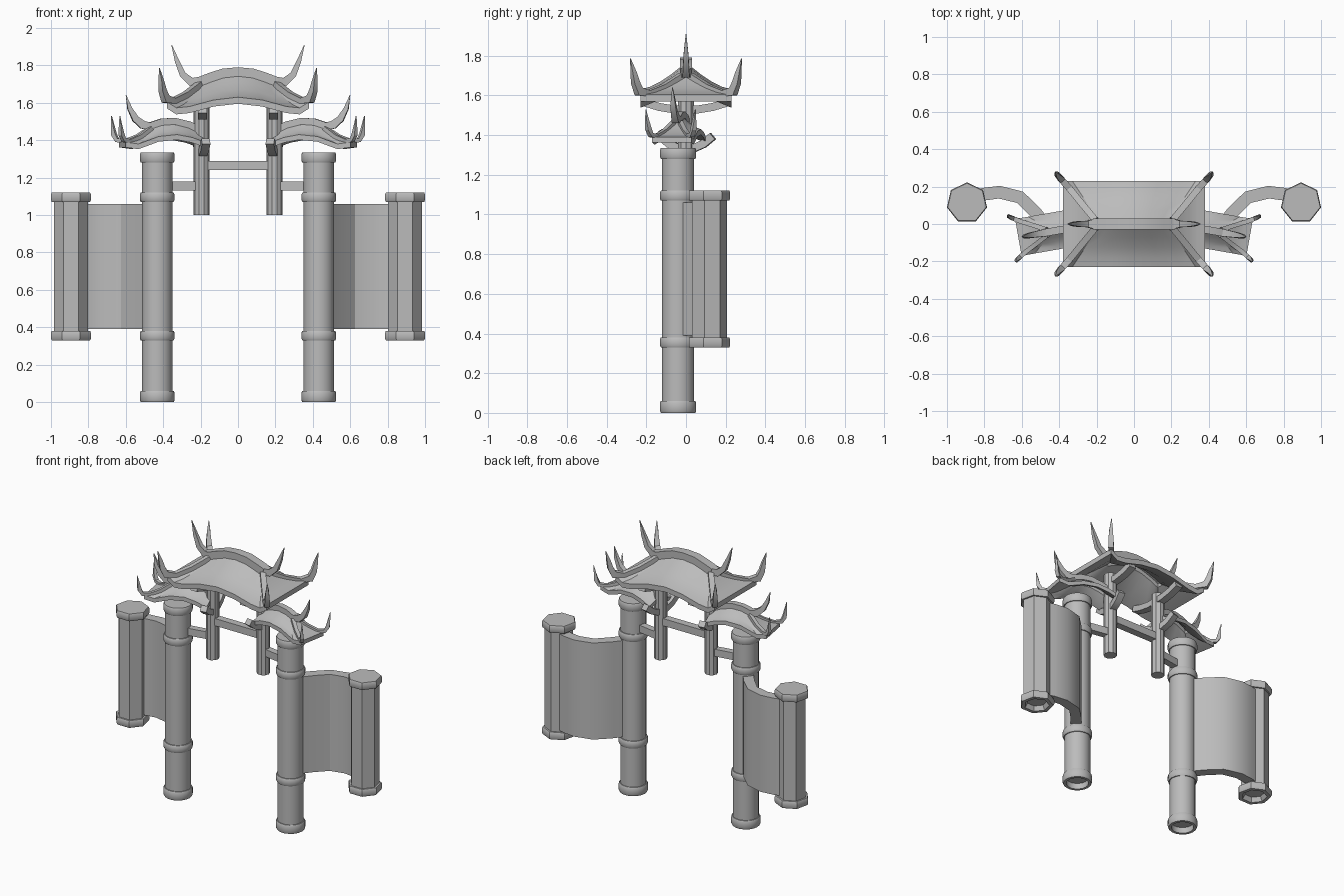
import bpy, bmesh, math
from mathutils import Vector, Matrix

cube = bpy.data.objects.get("Cube")
if cube:
    bpy.data.objects.remove(cube, do_unlink=True)

stone = bpy.data.materials.new("grey_stone")
stone.use_nodes = True
GREY = (0.5, 0.5, 0.5, 1)
stone.diffuse_color = GREY
stone.node_tree.nodes["Principled BSDF"].inputs["Base Color"].default_value = GREY


def finish(name, bm):
    bmesh.ops.recalc_face_normals(bm, faces=bm.faces)
    mesh = bpy.data.meshes.new(name)
    bm.to_mesh(mesh)
    bm.free()
    mesh.materials.append(stone)
    for p in mesh.polygons:
        p.use_smooth = True
    mesh.set_sharp_from_angle(angle=math.radians(30))
    ob = bpy.data.objects.new(name, mesh)
    bpy.context.collection.objects.link(ob)


def lathe(name, profile, sides, centre, turn=0.0):
    """Stack rings of (radius, z) and close both ends."""
    bm = bmesh.new()
    rings = []
    for r, z in profile:
        angles = [turn + math.tau * i / sides for i in range(sides)]
        rings.append([bm.verts.new((centre[0] + r * math.cos(a),
                                    centre[1] + r * math.sin(a), z)) for a in angles])
    for a, b in zip(rings, rings[1:]):
        for i in range(sides):
            j = (i + 1) % sides
            bm.faces.new((a[i], a[j], b[j], b[i]))
    bm.faces.new(rings[0])
    bm.faces.new(rings[-1])
    finish(name, bm)


def sweep(name, path, sizes, place):
    """Sweep a (width, height) rectangle along a path."""
    pts = [place(p) for p in path]
    bm = bmesh.new()
    rings = []
    for i, p in enumerate(pts):
        tangent = (pts[min(i + 1, len(pts) - 1)] - pts[max(i - 1, 0)]).normalized()
        side = Vector((tangent.y, -tangent.x, 0)).normalized()
        up = side.cross(tangent)
        w, h = sizes[i] if isinstance(sizes, list) else sizes
        rings.append([bm.verts.new(p + side * w * a / 2 + up * h * b / 2)
                      for a, b in ((-1, -1), (1, -1), (1, 1), (-1, 1))])
    for a, b in zip(rings, rings[1:]):
        for i in range(4):
            j = (i + 1) % 4
            bm.faces.new((a[i], a[j], b[j], b[i]))
    bm.faces.new(rings[0])
    bm.faces.new(rings[-1])
    finish(name, bm)


def roof(name, stations, half_width, top_width, thick, place, gable):
    """Curved hip roof; stations are (eave x, eave z, ridge x, ridge z)."""
    levels = [(t, d) for d in (thick, 0) for t in ((0, .25, .5, .75, 1) if d == 0 else (1, .5, 0))]
    bm = bmesh.new()
    loops = []
    for t, drop in levels:
        w = half_width + (top_width - half_width) * t
        row = [(xe + (xr - xe) * t, ze + (zr - ze) * t ** 1.5 - drop)
               for xe, ze, xr, zr in stations]
        loop = [(x, -w, z) for x, z in row] + [(x, w, z) for x, z in reversed(row)]
        loops.append([bm.verts.new(place(p)) for p in loop])
    n = len(loops[0])
    for k, a in enumerate(loops):
        b = loops[(k + 1) % len(loops)]
        for i in range(n - 1 if gable else n):
            j = (i + 1) % n
            bm.faces.new((a[i], a[j], b[j], b[i]))
    if gable:
        bm.faces.new([l[0] for l in loops])
        bm.faces.new([l[-1] for l in loops])
    finish(name, bm)


def band(r, z0, z1, grow, c=0.01):
    """Chamfered collar on a shaft of radius r."""
    R = r + grow
    return [(r, z0), (R - c / 2, z0), (R, z0 + c), (R, z1 - c), (R - c / 2, z1), (r, z1)]


def world(p):
    return Vector(p)


# Main roof with its arched ridge
half = [(0, 1.63, 0, 1.75), (.13, 1.615, .08, 1.74), (.26, 1.58, .15, 1.715),
        (.33, 1.573, .19, 1.695), (.38, 1.605, .215, 1.69)]
main = [(-a, b, -c, d) for a, b, c, d in reversed(half[1:])] + half
roof("main_roof", main, .23, .02, .035, world, False)
crest = [(0, 0, 1.765), (.08, 0, 1.758), (.15, 0, 1.735), (.21, 0, 1.712)]
crest = [(-x, y, z) for x, y, z in reversed(crest[1:])] + crest
sweep("main_ridge", crest, (.06, .05), world)
sweep("lintel_beam", [(-.17, 0, 1.265), (.17, 0, 1.265)], (.05, .05), world)

for s, label in ((1, "left"), (-1, "right")):
    def flip(p, s=s):
        return Vector((p[0] * s, p[1], p[2]))

    turn = Matrix.Rotation(math.radians(-10), 3, 'Z')

    def wing(p, s=s, turn=turn):
        v = turn @ Vector(p) + Vector((.195, .003, 0))
        return Vector((v.x * s, v.y, v.z))

    # Main pillar with four collars
    r = .082
    shaft = [(.07, .04), (.07, 0)] + band(r, 0, .06, .011) + band(r, .33, .38, .011) \
        + band(r, 1.07, 1.12, .011) + band(r, 1.28, 1.335, .011)
    lathe(label + "_pillar", shaft, 18, (s * .432, -.04))

    # Seven-sided outer post, recessed underneath
    r = .093
    post = [(.065, .36), (.08, .33)] + band(r, .33, .38, .017) + band(r, 1.07, 1.12, .017)
    lathe(label + "_outer_post", post, 7, (s * .893, .113), math.pi / 2)

    # Curved wall panel between post and pillar
    wall = [(.87, .14), (.80, .16), (.72, .17), (.61, .143), (.53, .065), (.47, -.01)]
    sweep(label + "_curved_panel", [(x, y, .725) for x, y in wall], (.068, .67), flip)

    # Hanging column and tie beam
    lathe(label + "_column", [(.042, 1.0), (.042, 1.58)], 10, (s * .195, 0))
    sweep(label + "_tie_beam", [(.02, 0, 1.155), (.2, 0, 1.155)], (.045, .05), wing)

    # Upturned cross brackets below the roofs
    bow = [(-1, 1), (-.65, .35), (-.3, 0), (.3, 0), (.65, .35), (1, 1)]
    sweep(label + "_upper_bracket", [(.19, y * .21, 1.53 + z * .035) for y, z in bow],
          (.05, .04), flip)
    sweep(label + "_lower_bracket", [(0, y * .135, 1.335 + z * .06) for y, z in bow],
          (.045, .04), wing)

    # Horns of the main ridge and hips
    horn = [(.035, .045), (.03, .035), (.022, .024), (.003, .003)]
    sweep(label + "_main_horn", [(.2, 0, 1.715), (.25, 0, 1.712), (.295, 0, 1.75),
                                 (.325, 0, 1.82), (.355, 0, 1.91)], [(.06, .05)] + horn, world if s > 0 else flip)
    for side, end in ((-1, "front"), (1, "back")):
        hip = [(.205, .02, 1.70), (.28, .11, 1.642), (.345, .19, 1.61), (.388, .238, 1.62),
               (.403, .255, 1.665), (.41, .264, 1.715), (.42, .28, 1.785)]
        sweep(label + "_main_hip_" + end, [(x, y * side, z) for x, y, z in hip],
              [(.035, .03)] * 3 + horn, flip)

    # Side roof, gabled towards the column and hipped outwards
    stations = [(0, 1.39, 0, 1.435), (.07, 1.415, .07, 1.468), (.15, 1.43, .14, 1.487),
                (.25, 1.42, .2, 1.485), (.36, 1.38, .25, 1.468), (.43, 1.39, .28, 1.458)]
    roof(label + "_side_roof", stations, .1, .012, .028, wing, True)
    sweep(label + "_side_ridge", [(0, 0, 1.45), (.07, 0, 1.483), (.15, 0, 1.502),
                                  (.22, 0, 1.497), (.28, 0, 1.477), (.32, 0, 1.482), (.36, 0, 1.515),
                                  (.39, 0, 1.57), (.41, 0, 1.64)],
          [(.04, .036)] * 5 + horn[:3] + horn[3:], wing)
    for side, end in ((-1, "front"), (1, "back")):
        hip = [(.275, .015, 1.465), (.34, .05, 1.42), (.40, .08, 1.395), (.44, .105, 1.40),
               (.455, .115, 1.43), (.46, .12, 1.47), (.466, .127, 1.53)]
        sweep(label + "_side_hip_" + end, [(x, y * side, z) for x, y, z in hip],
              [(.024, .022)] * 4 + [(.022, .025), (.015, .016), (.003, .003)], wing)
